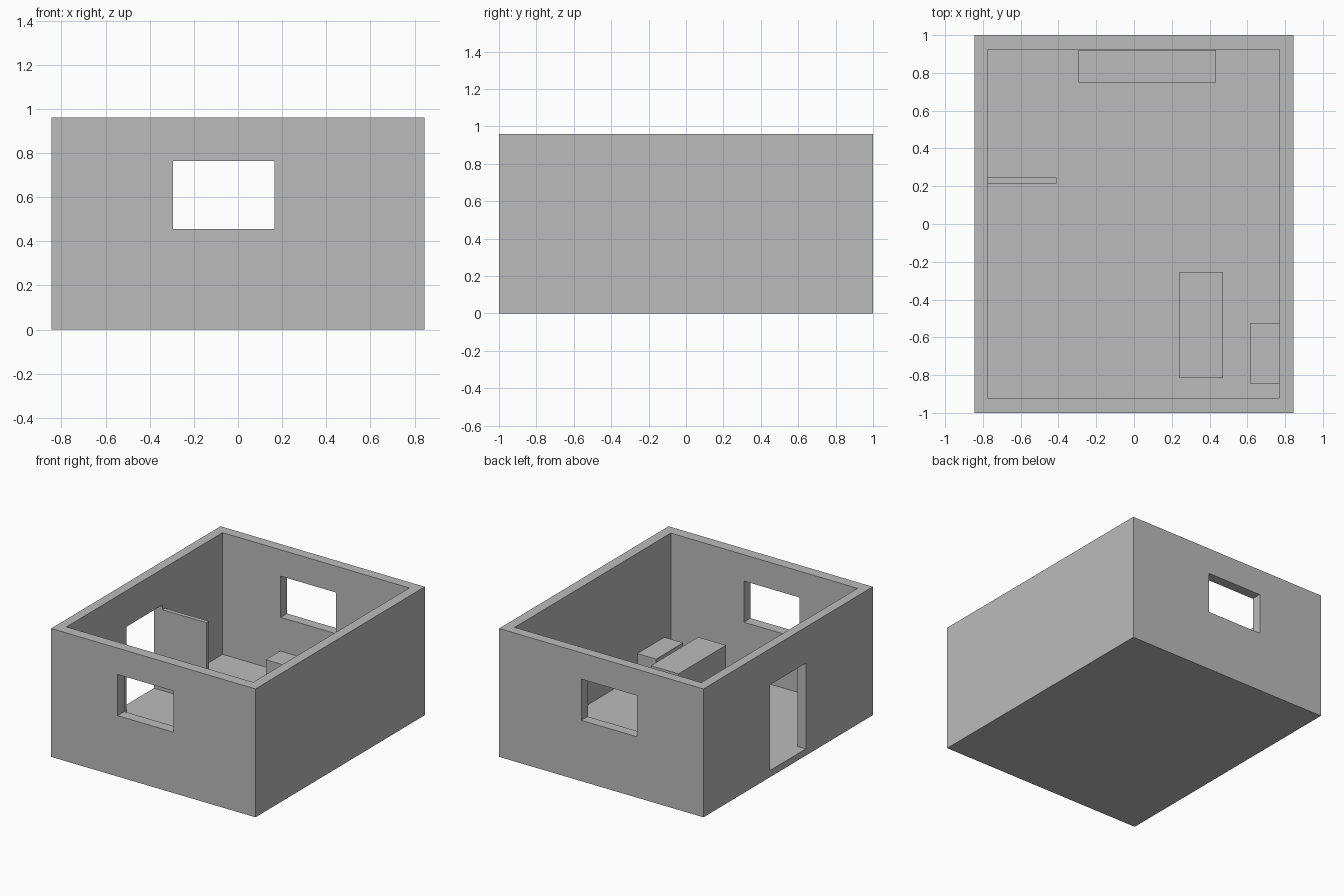
import bpy

cube = bpy.data.objects.get("Cube")
if cube:
    bpy.data.objects.remove(cube, do_unlink=True)

grey = bpy.data.materials.new("plain grey")
grey.use_nodes = True
grey.diffuse_color = (0.5, 0.5, 0.5, 1)
grey.node_tree.nodes["Principled BSDF"].inputs["Base Color"].default_value = (0.5, 0.5, 0.5, 1)


def box(name, xs, ys, zs):
    """Axis-aligned box from its x, y and z ranges."""
    spans = (xs, ys, zs)
    bpy.ops.mesh.primitive_cube_add(size=1, location=[(a + b) / 2 for a, b in spans])
    obj = bpy.context.object
    obj.name = obj.data.name = name
    for v in obj.data.vertices:
        for axis, (a, b) in enumerate(spans):
            v.co[axis] *= b - a
    obj.data.materials.append(grey)
    return obj


def cut(target, cutter):
    """Subtract the cutter, then discard it."""
    cutter.hide_render = True
    mod = target.modifiers.new("cut", 'BOOLEAN')
    mod.operation = 'DIFFERENCE'
    mod.solver = 'EXACT'
    mod.object = cutter
    bpy.context.view_layer.objects.active = target
    bpy.ops.object.modifier_apply(modifier=mod.name)
    bpy.data.objects.remove(cutter, do_unlink=True)


floor = 0.05
left, right, front, back = -0.775, 0.77, -0.92, 0.925

# House shell: floor and four walls, open at the top
shell = box("house_shell", (-0.845, 0.845), (-1, 1), (0, 0.96))
cut(shell, box("room_cutter", (left, right), (front, back), (floor, 1.2)))

# Facing windows in the front and back walls
for name, ys in (("front_window", (-1.1, -0.85)), ("back_window", (0.85, 1.1))):
    cut(shell, box(name, (-0.295, 0.165), ys, (0.455, 0.763)))

# Doorway level with the floor
cut(shell, box("doorway", (-0.95, -0.7), (-0.21, 0.215), (floor, 0.69)))

# Open door standing against the doorway, and the furniture
box("open_door", (left, -0.41), (0.215, 0.245), (floor, 0.655))
box("back_bench", (-0.295, 0.435), (0.75, 0.92), (floor, 0.205))
box("table", (0.24, 0.47), (-0.815, -0.255), (floor, 0.303))
box("side_bench", (0.615, right), (-0.845, -0.525), (floor, 0.21))
